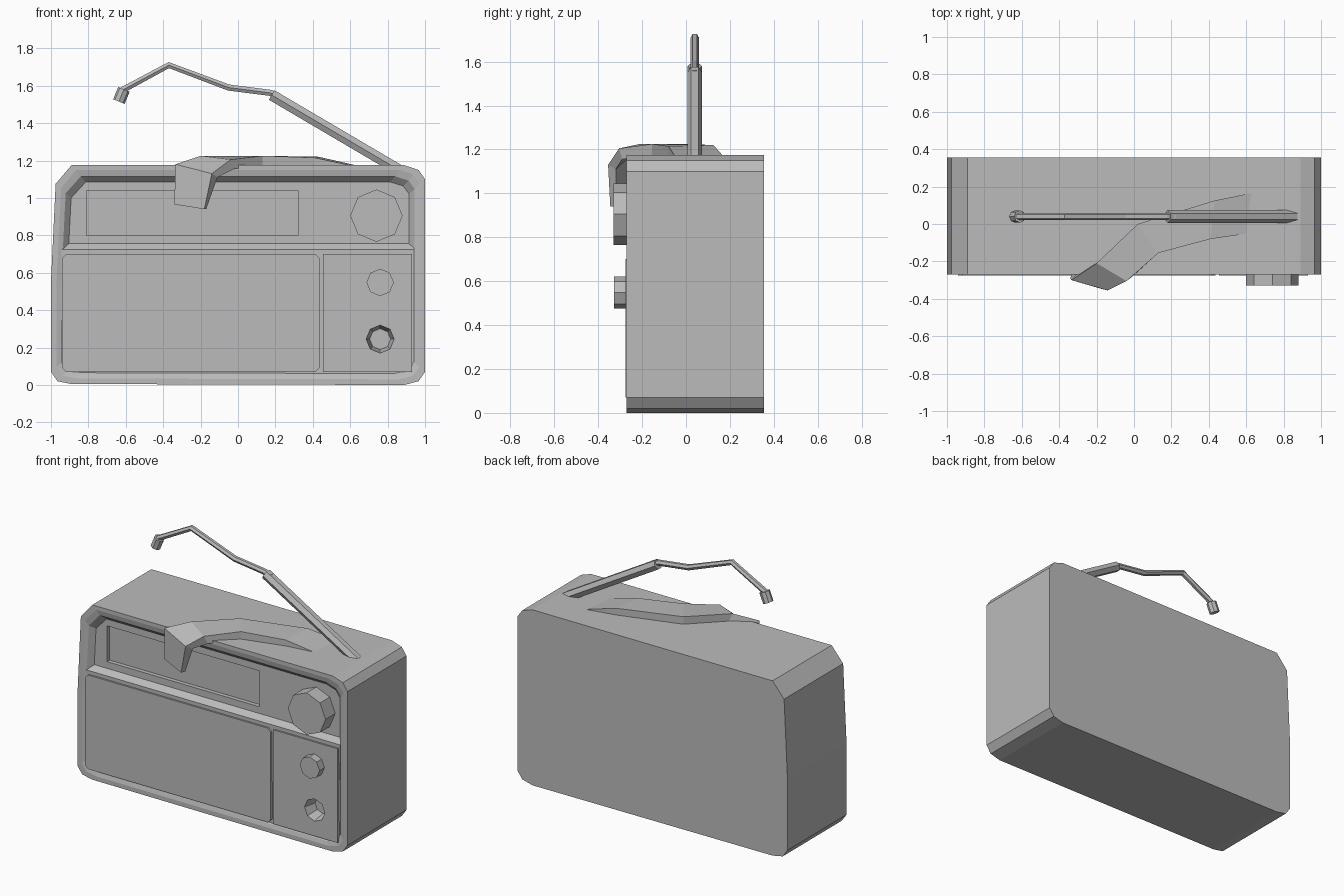
import bpy, bmesh, math
from mathutils import Vector

if "Cube" in bpy.data.objects:
    bpy.data.objects.remove(bpy.data.objects["Cube"])

GREY = (0.5, 0.5, 0.5, 1)
mat = bpy.data.materials.new("plain grey")
mat.use_nodes = True
mat.diffuse_color = GREY
mat.node_tree.nodes["Principled BSDF"].inputs["Base Color"].default_value = GREY


def loft(name, rings, caps=True):
    """Skin a list of equal-length closed rings, with optional end caps."""
    bm = bmesh.new()
    rows = [[bm.verts.new(p) for p in ring] for ring in rings]
    n = len(rows[0])
    for a, b in zip(rows, rows[1:]):
        for i in range(n):
            j = (i + 1) % n
            bm.faces.new((a[i], a[j], b[j], b[i]))
    if caps:
        bm.faces.new(rows[0][::-1])
        bm.faces.new(rows[-1])
    bmesh.ops.recalc_face_normals(bm, faces=bm.faces)
    mesh = bpy.data.meshes.new(name)
    bm.to_mesh(mesh)
    bm.free()
    obj = bpy.data.objects.new(name, mesh)
    mesh.materials.append(mat)
    bpy.context.collection.objects.link(obj)
    return obj


def prism(name, outline, y0, y1):
    return loft(name, [[(x, y, z) for x, z in outline] for y in (y0, y1)])


def rect(x0, x1, z0, z1, c=0.0):
    """Rectangle outline, with cut corners if c is set."""
    if not c:
        return [(x0, z0), (x1, z0), (x1, z1), (x0, z1)]
    return [(x0 + c, z0), (x1 - c, z0), (x1, z0 + c), (x1, z1 - c),
            (x1 - c, z1), (x0 + c, z1), (x0, z1 - c), (x0, z0 + c)]


def octagon(x, z, r):
    return [(x + r * math.sin(i * math.pi / 4), z + r * math.cos(i * math.pi / 4))
            for i in range(8)]


def cut(target, cutter):
    mod = target.modifiers.new("cut", "BOOLEAN")
    mod.operation, mod.solver, mod.object = "DIFFERENCE", "EXACT", cutter
    bpy.context.view_layer.objects.active = target
    bpy.ops.object.modifier_apply(modifier=mod.name)


# Case: back, front, flat rim, then a sloped wall down to the recessed face
outline = [(-0.89, 0.005), (0.89, 0), (0.965, 0.02), (1, 0.07), (1, 1.1), (0.965, 1.15),
           (0.89, 1.175), (-0.89, 1.175), (-0.975, 1.075), (-1, 0.55), (-1, 0.07), (-0.965, 0.02)]


def case_ring(y, side, top, bottom):
    low, high = bottom, 1.175 - top
    return [(x * (1 - side), y, low + z * (high - low) / 1.175) for x, z in outline]


case = loft("case", [case_ring(0.355, 0, 0, 0), case_ring(-0.27, 0, 0, 0),
                     case_ring(-0.27, 0.03, 0.025, 0.03), case_ring(-0.262, 0.055, 0.06, 0.055),
                     case_ring(-0.228, 0.085, 0.09, 0.085)])

# Tuning window sunk into the upper face
window = prism("window_cutter", rect(-0.81, 0.32, 0.8, 1.04), -0.26, -0.2)
cut(case, window)

# Lower face with a sloped ledge on top
profile = [(-0.2, 0.045), (-0.255, 0.045), (-0.264, 0.725), (-0.228, 0.755), (-0.2, 0.755)]
ledge = loft("lower_face", [[(x, y, z) for y, z in profile] for x in (-0.945, 0.94)])

# Raised speaker and control panels
prism("speaker_panel", rect(-0.94, 0.435, 0.07, 0.7, 0.022), -0.275, -0.22)
controls = prism("control_panel", rect(0.455, 0.93, 0.07, 0.7), -0.275, -0.22)

# Socket: tapered hole through the control panel
socket = loft("socket_cutter", [[(x, y, z) for x, z in octagon(0.76, 0.245, r)]
                                for y, r in ((-0.28, 0.076), (-0.19, 0.056))])
cut(controls, socket)
cut(ledge, socket)
cut(case, socket)
for helper in (window, socket):
    bpy.data.objects.remove(helper)

# Knobs
prism("tuning_knob", octagon(0.74, 0.905, 0.14), -0.33, -0.22)
prism("volume_knob", octagon(0.76, 0.548, 0.073), -0.327, -0.26)

# Strap: ribbon draped over the top and down the front, as edge pairs
strap_edges = [((0.65, 0.17, 1.17), (0.62, -0.05, 1.17)),
               ((0.43, 0.125, 1.22), (0.41, -0.08, 1.215)),
               ((0.02, 0.0, 1.225), (0.13, -0.155, 1.225)),
               ((-0.2, -0.21, 1.225), (-0.04, -0.305, 1.205)),
               ((-0.335, -0.30, 1.18), (-0.14, -0.355, 1.13)),
               ((-0.34, -0.29, 0.965), (-0.18, -0.345, 0.94))]
inward = [(0, 0, -0.03), (0, 0, -0.05), (0, 0, -0.05),
          (0.02, 0.015, -0.05), (0.03, 0.035, -0.02), (0.01, 0.03, 0)]
rings = []
for (a, b), d in zip(strap_edges, inward):
    a, b, d = Vector(a), Vector(b), Vector(d)
    rings.append([a, b, b + d, a + d])
loft("strap", rings)


# Bent aerial: hexagonal rods following a path at constant y
def rod(name, path, radius, sides=6, y=0.04):
    pts = [Vector((x, y, z)) for x, z in path]
    side = Vector((0, 1, 0))
    rings = []
    for i, p in enumerate(pts):
        before = (p - pts[i - 1]).normalized() if i else Vector()
        after = (pts[i + 1] - p).normalized() if i + 1 < len(pts) else Vector()
        up = (before + after).normalized().cross(side)
        rings.append([p + radius * (side * math.cos(t) + up * math.sin(t))
                      for t in (2 * math.pi * k / sides for k in range(sides))])
    return loft(name, rings)


rod("aerial_base", [(0.86, 1.15), (0.18, 1.55)], 0.034)
rod("aerial_rod", [(0.22, 1.545), (0.17, 1.562), (-0.05, 1.59), (-0.37, 1.71), (-0.63, 1.57)], 0.019)
rod("aerial_tip", [(-0.61, 1.58), (-0.637, 1.515)], 0.033, 8)
